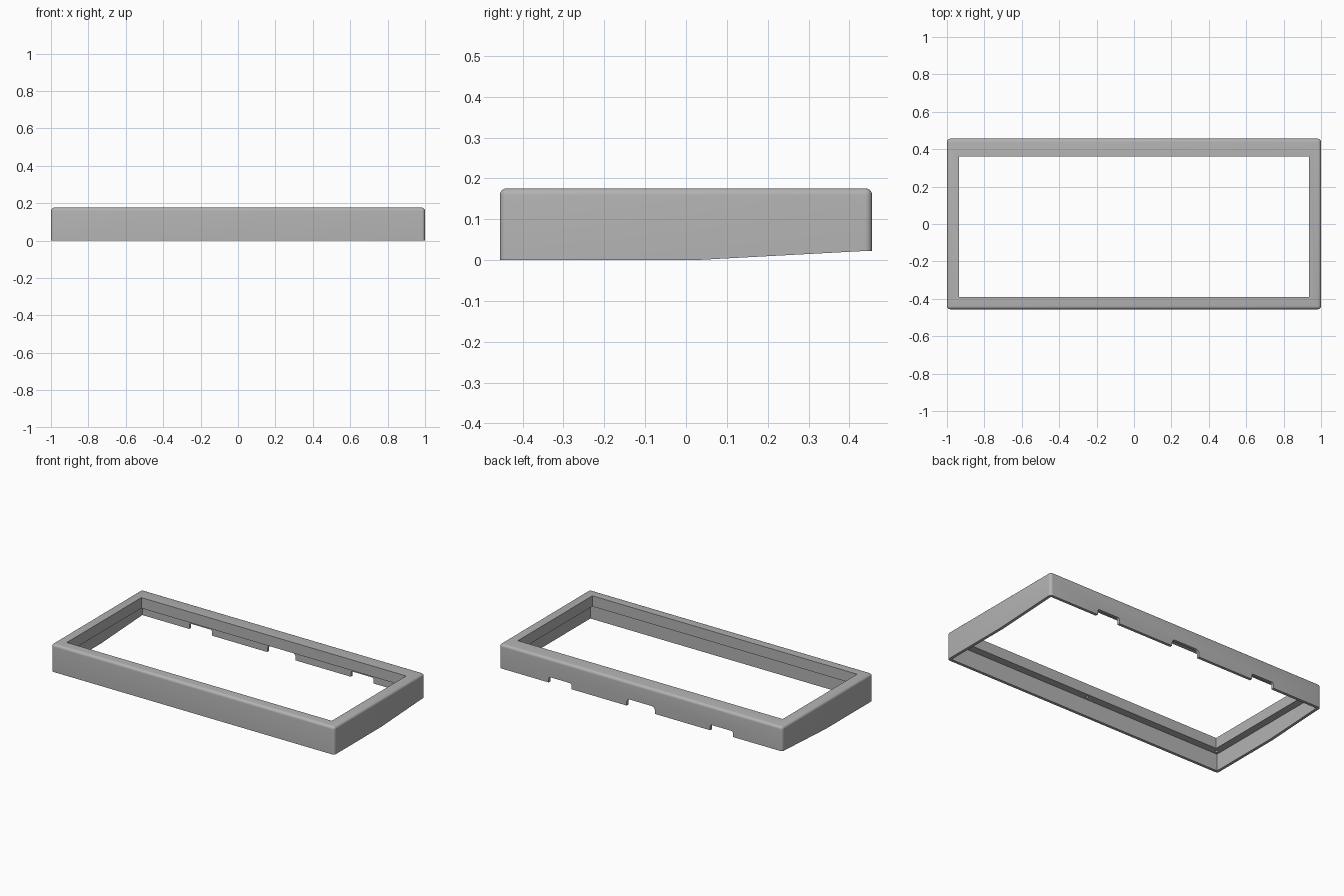
import bpy
import bmesh
from mathutils import Matrix, Vector

cube = bpy.data.objects.get("Cube")
if cube:
    bpy.data.objects.remove(cube, do_unlink=True)

HALF_X, HALF_Y, HEIGHT = 1.0, 0.456, 0.176
WALL, LIP_Z = 0.018, 0.108

grey = bpy.data.materials.new("grey plastic")
grey.use_nodes = True
colour = (0.45, 0.45, 0.45, 1)
grey.diffuse_color = colour
grey.node_tree.nodes["Principled BSDF"].inputs["Base Color"].default_value = colour


def make_object(name, bm):
    bmesh.ops.recalc_face_normals(bm, faces=bm.faces)
    mesh = bpy.data.meshes.new(name)
    bm.to_mesh(mesh)
    bm.free()
    mesh.materials.append(grey)
    obj = bpy.data.objects.new(name, mesh)
    bpy.context.collection.objects.link(obj)
    return obj


def box(x0, x1, y0, y1, z0, z1):
    bm = bmesh.new()
    size = Vector((x1 - x0, y1 - y0, z1 - z0))
    centre = Vector((x0 + x1, y0 + y1, z0 + z1)) / 2
    bmesh.ops.create_cube(bm, size=1, matrix=Matrix.Translation(centre) @ Matrix.Diagonal(size).to_4x4())
    return bm


def cut(target, bm):
    cutter = make_object("cutter", bm)
    cutter.hide_render = True
    mod = target.modifiers.new("cut", "BOOLEAN")
    mod.operation = "DIFFERENCE"
    mod.solver = "EXACT"
    mod.object = cutter
    bpy.context.view_layer.objects.active = target
    bpy.ops.object.modifier_apply(modifier=mod.name)
    bpy.data.objects.remove(cutter, do_unlink=True)


# Outer shell: side profile with the rising rear underside, extruded across
profile = [(-HALF_Y, 0), (0.02, 0), (0.43, 0.022), (HALF_Y, 0.022),
           (HALF_Y, HEIGHT), (-HALF_Y, HEIGHT)]
bm = bmesh.new()
side = bm.faces.new([bm.verts.new((-HALF_X, y, z)) for y, z in profile])
ext = bmesh.ops.extrude_face_region(bm, geom=[side])
bmesh.ops.translate(bm, vec=(2 * HALF_X, 0, 0),
                    verts=[v for v in ext["geom"] if isinstance(v, bmesh.types.BMVert)])
bmesh.ops.recalc_face_normals(bm, faces=bm.faces)


def rounded(edge):
    a, b = (v.co for v in edge.verts)
    on_top = min(a.z, b.z) > HEIGHT - 0.001
    upright = abs(a.z - b.z) > 0.1
    return on_top or upright


bmesh.ops.bevel(bm, geom=[e for e in bm.edges if rounded(e)], offset=0.017,
                segments=5, profile=0.5, affect="EDGES")
frame = make_object("bezel_frame", bm)

# Hollow underside and the window opening through the lip
cut(frame, box(-HALF_X + WALL, HALF_X - WALL, -HALF_Y + WALL, HALF_Y - WALL, -0.1, LIP_Z))
cut(frame, box(-0.935, 0.935, -0.39, 0.36, -0.1, 0.3))

# Cable notches in the rear wall, with rounded upper corners
for x0, x1, top, radius in ((-0.65, -0.49, 0.058, 0.012),
                            (-0.1, 0.1, 0.066, 0.025),
                            (0.49, 0.65, 0.058, 0.012)):
    bm = box(x0, x1, 0.41, 0.5, -0.05, top)
    corners = [e for e in bm.edges
               if abs(e.verts[0].co.y - e.verts[1].co.y) > 0.05 and e.verts[0].co.z > 0]
    bmesh.ops.bevel(bm, geom=corners, offset=radius, segments=5, profile=0.5, affect="EDGES")
    cut(frame, bm)

# Screw holes in the underside of the lip
for x in (-0.958, 0, 0.958):
    for y in (-0.414, 0.4):
        bm = bmesh.new()
        bmesh.ops.create_cone(bm, cap_ends=True, segments=16, radius1=0.009, radius2=0.009,
                              depth=0.06, matrix=Matrix.Translation((x, y, LIP_Z)))
        cut(frame, bm)

bpy.ops.object.select_all(action="DESELECT")
frame.select_set(True)
bpy.context.view_layer.objects.active = frame
bpy.ops.object.shade_smooth_by_angle(angle=0.6)
